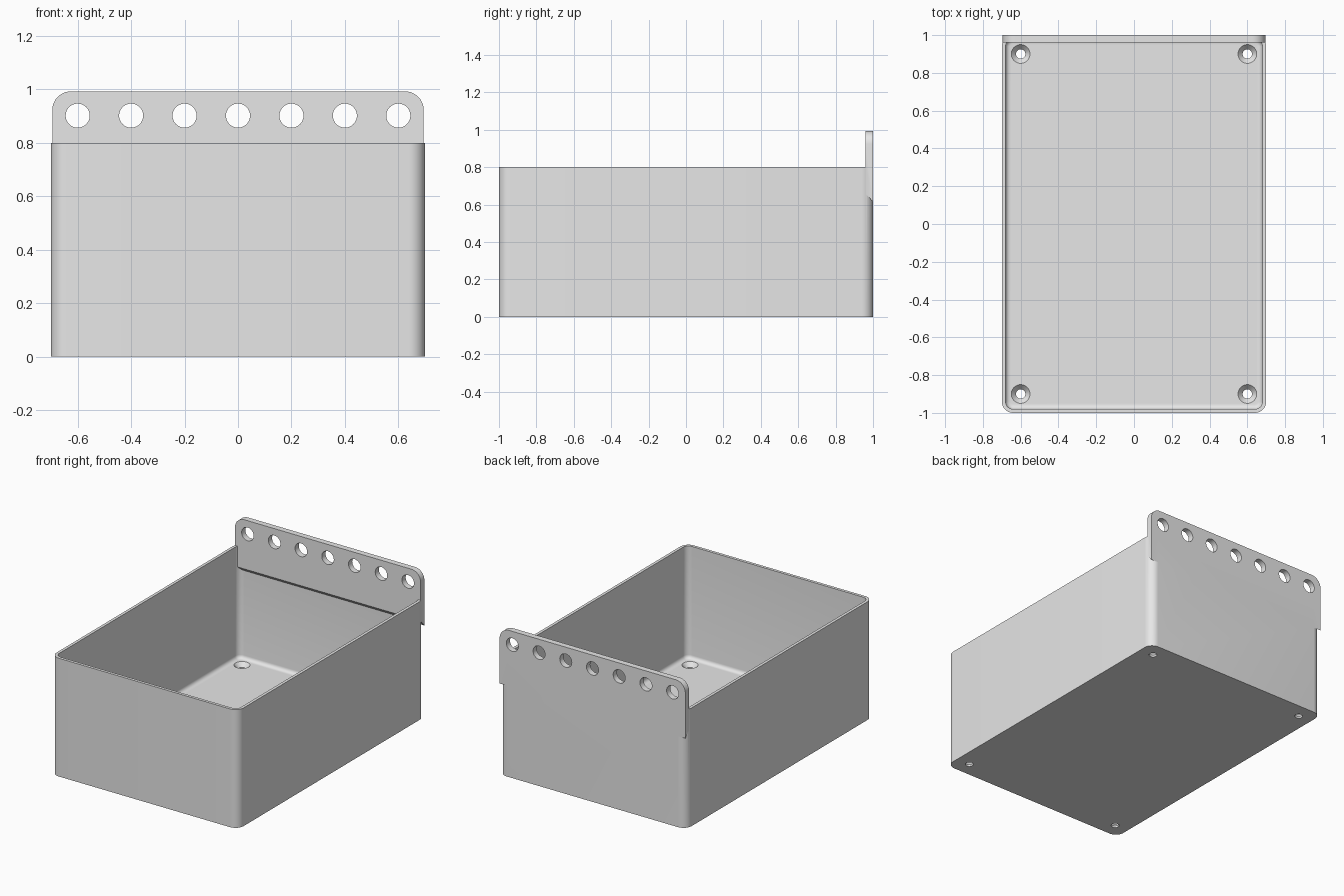
import bpy, bmesh, math
from mathutils import Matrix, Vector

cube = bpy.data.objects.get("Cube")
if cube:
    bpy.data.objects.remove(cube, do_unlink=True)

grey = bpy.data.materials.new("plain grey")
grey.use_nodes = True
COLOR = (0.8, 0.8, 0.8, 1)
grey.diffuse_color = COLOR
grey.node_tree.nodes["Principled BSDF"].inputs["Base Color"].default_value = COLOR


def make(name, bm):
    bmesh.ops.recalc_face_normals(bm, faces=bm.faces)
    mesh = bpy.data.meshes.new(name)
    bm.to_mesh(mesh)
    bm.free()
    mesh.materials.append(grey)
    obj = bpy.data.objects.new(name, mesh)
    bpy.context.collection.objects.link(obj)
    return obj


def block(x, y, z0, z1):
    """Box with half sizes x, y between two heights."""
    bm = bmesh.new()
    bmesh.ops.create_cube(bm, size=1)
    for v in bm.verts:
        v.co = Vector((v.co.x * 2 * x, v.co.y * 2 * y, z1 if v.co.z > 0 else z0))
    return bm


def round_edges(bm, test, radius, segments=10):
    edges = [e for e in bm.edges if test(*[v.co for v in e.verts])]
    bmesh.ops.bevel(bm, geom=edges, offset=radius, segments=segments,
                    profile=0.5, affect='EDGES')


def cut(name, bm, r1, r2, depth, place):
    bmesh.ops.create_cone(bm, cap_ends=True, segments=40, radius1=r1,
                          radius2=r2, depth=depth, matrix=place)


def boolean(obj, other, operation):
    mod = obj.modifiers.new(other.name, 'BOOLEAN')
    mod.operation = operation
    mod.solver = 'EXACT'
    mod.object = other
    bpy.context.view_layer.objects.active = obj
    bpy.ops.object.modifier_apply(modifier=mod.name)
    bpy.data.objects.remove(other, do_unlink=True)


def upright(a, b):
    return abs(a.z - b.z) > 0.1


WALL, FLOOR, HEIGHT = 0.02, 0.04, 0.8

# Open bin with rounded corners
bm = block(0.7, 1, 0, HEIGHT)
round_edges(bm, upright, 0.06)
tray = make("bin", bm)

# Hollow with a small fillet around the floor
bm = block(0.7 - WALL, 1 - WALL, FLOOR, HEIGHT + 0.3)
round_edges(bm, upright, 0.04)
round_edges(bm, lambda a, b: max(a.z, b.z) < FLOOR + 0.01, 0.025, 5)
boolean(tray, make("hollow", bm), 'DIFFERENCE')

# Hanging plate on the back, underside sloping down to the rear
bm = block(0.695, 0.02, 0.64, 0.993)
for v in bm.verts:
    v.co.y += 0.98
round_edges(bm, lambda a, b: min(a.z, b.z) > 0.9 and abs(a.y - b.y) > 0.01, 0.07)
for v in bm.verts:
    if v.co.z < 0.65:
        v.co.z = 0.66 if v.co.y < 0.98 else 0.615
plate = make("hanging_plate", bm)

# Row of hanging holes
bm = bmesh.new()
for i in range(-3, 4):
    place = Matrix.Translation((i * 0.2, 0.98, 0.902)) @ Matrix.Rotation(math.pi / 2, 4, 'X')
    cut("hole", bm, 0.045, 0.045, 0.2, place)
boolean(plate, make("hanging_holes", bm), 'DIFFERENCE')
boolean(tray, plate, 'UNION')

# Countersunk screw holes in the floor
for r1, r2, z0, z1 in ((0.025, 0.025, -0.1, 0.1), (0.025, 0.05, 0.012, FLOOR + 0.0005)):
    bm = bmesh.new()
    for x in (-0.6, 0.6):
        for y in (-0.9, 0.9):
            cut("screw", bm, r1, r2, z1 - z0, Matrix.Translation((x, y, (z0 + z1) / 2)))
    boolean(tray, make("screw_holes", bm), 'DIFFERENCE')

bpy.ops.object.select_all(action='DESELECT')
tray.select_set(True)
bpy.context.view_layer.objects.active = tray
bpy.ops.object.shade_smooth_by_angle(angle=math.radians(30))
